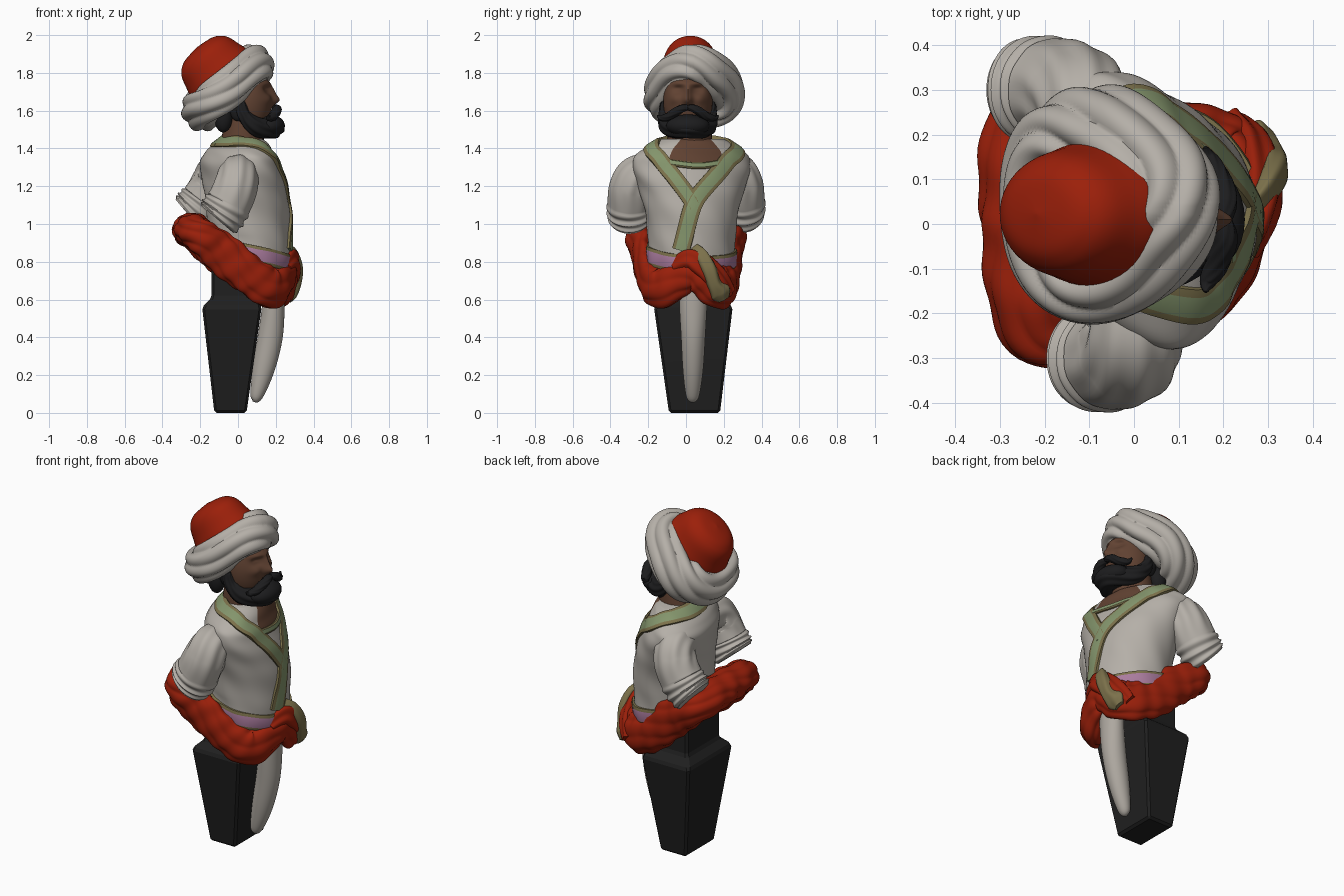
import bpy, bmesh
from math import sin, cos, pi, radians, exp
from mathutils import Vector

if "Cube" in bpy.data.objects:
    bpy.data.objects.remove(bpy.data.objects["Cube"])


def material(name, *rgb):
    m = bpy.data.materials.new(name)
    m.use_nodes = True
    m.diffuse_color = (*rgb, 1)
    bsdf = m.node_tree.nodes["Principled BSDF"]
    bsdf.inputs["Base Color"].default_value = (*rgb, 1)
    bsdf.inputs["Roughness"].default_value = .8
    return m


WHITE = material("white cloth", .46, .43, .39)
RED = material("red cloth", .33, .014, .003)
SKIN = material("brown skin", .12, .055, .032)
HAIR = material("black hair", .012, .012, .013)
STONE = material("dark plinth", .014, .014, .014)
GREEN = material("green trim", .23, .3, .15)
GOLD = material("old gold", .2, .165, .07)
PINK = material("pink belt", .4, .2, .34)
IVORY = material("ivory", .42, .39, .35)
X, Y, Z = Vector((1, 0, 0)), Vector((0, 1, 0)), Vector((0, 0, 1))


def finish(name, bm, mats, angle=50):
    bmesh.ops.recalc_face_normals(bm, faces=bm.faces[:])
    mesh = bpy.data.meshes.new(name)
    bm.to_mesh(mesh)
    bm.free()
    ob = bpy.data.objects.new(name, mesh)
    bpy.context.collection.objects.link(ob)
    for m in mats:
        mesh.materials.append(m)
    bpy.ops.object.select_all(action='DESELECT')
    ob.select_set(True)
    bpy.context.view_layer.objects.active = ob
    bpy.ops.object.shade_smooth_by_angle(angle=radians(angle))
    return ob


def spline(rows, u, loop=False):
    """Smooth interpolation through rows of numbers."""
    n = len(rows)
    segs = n if loop else n - 1
    i = min(int(u * segs), segs - 1)
    t = u * segs - i
    ks = [k % n if loop else max(0, min(n - 1, k)) for k in range(i - 1, i + 3)]
    return [q + .5 * t * (r - p + t * (2*p - 5*q + 4*r - s + t * (3*(q - r) + s - p)))
            for p, q, r, s in zip(*(rows[k] for k in ks))]


def grid(name, f, nu, nv, mats, loop=False, pick=None, angle=50):
    """Surface f(u, v), always closed in v, capped in u unless looped."""
    bm = bmesh.new()
    rings = [[bm.verts.new(f(i / nu, j / nv)) for j in range(nv)]
             for i in range(nu if loop else nu + 1)]
    for i in range(nu):
        a, b = rings[i], rings[(i + 1) % len(rings)]
        for j in range(nv):
            k = (j + 1) % nv
            face = bm.faces.new((a[j], a[k], b[k], b[j]))
            if pick:
                face.material_index = pick((i + .5) / nu, (j + .5) / nv)
    if not loop:
        bm.faces.new(rings[0])
        bm.faces.new(rings[-1])
    return finish(name, bm, mats, angle)


def tube(name, rows, mat, ref=Z, nu=32, nv=32, loop=False, ripple=None):
    """Tube along rows of (x, y, z, side radius, upright radius)."""
    def f(u, v):
        row = spline(rows, u, loop)
        lo, hi = max(u - .01, 0), min(u + .01, 1)
        tangent = Vector(spline(rows, hi, loop)[:3]) - Vector(spline(rows, lo, loop)[:3])
        side = tangent.cross(ref).normalized()
        up = side.cross(tangent).normalized()
        a = 2 * pi * v
        k = ripple(u, a) if ripple else 1
        return Vector(row[:3]) + k * (side * row[3] * cos(a) + up * row[4] * sin(a))
    return grid(name, f, nu, nv, [mat], loop)


def ball(name, centre, radii, mat, shape=None):
    def f(u, v):
        a, b = 2 * pi * v, pi * (.004 + .992 * u)
        p = Vector((cos(a) * sin(b) * radii[0], sin(a) * sin(b) * radii[1],
                    -cos(b) * radii[2])) + Vector(centre)
        return shape(p) if shape else p
    n = 96 if shape else 28
    return grid(name, f, n, n, [mat])


def bump(a, width):
    return exp(-(a / width) ** 2)


# Plinth
bm = bmesh.new()
rings = [[bm.verts.new(p) for p in ((a, c, z), (b, c, z), (b, d, z), (a, d, z))]
         for z, a, b, c, d in ((0, -.125, .045, -.09, .18), (.56, -.19, .125, -.17, .247),
                               (.61, -.14, .1, -.12, .19), (.88, -.14, .1, -.12, .19))]
for a, b in zip(rings, rings[1:]):
    for j in range(4):
        bm.faces.new((a[j], a[j - 3], b[j - 3], b[j]))
bm.faces.new(rings[0])
bm.faces.new(rings[-1])
bmesh.ops.bevel(bm, geom=bm.edges[:], offset=.012, segments=1, affect='EDGES')
finish("plinth", bm, [STONE], 20)

# Curved tusk in front of the plinth
tube("tusk", [(.185, .038, .72, .06, .075), (.187, .038, .57, .06, .073),
              (.17, .038, .4, .066, .064), (.135, .037, .23, .058, .054),
              (.098, .035, .09, .034, .035), (.085, .035, .058, .008, .01)], IVORY, Y)

# Torso: turned to its left, with the hem rising towards the back
TORSO = [(.7, .06, .03, .2, .22), (.8, .06, .03, .21, .23), (.95, .06, .03, .215, .235),
         (1.1, .05, .03, .215, .26), (1.22, .03, .03, .205, .3), (1.32, .005, .03, .188, .325),
         (1.38, .005, .03, .162, .29), (1.43, .02, .035, .125, .21), (1.45, .02, .035, .1, .17)]
YAW = radians(19)


def torso(deg, t):
    z, cx, cy, rx, ry = spline(TORSO, t / 8)
    a = radians(deg)
    k = 1 + .014 * sin(5 * a + 4 * t) * sin(3 * a - t)
    x, y = k * rx * cos(a), k * ry * sin(a)
    z += .08 * max(0, 1 - t / 2) * (1 - cos(a))
    return Vector((cx + x * cos(YAW) - y * sin(YAW), cy + x * sin(YAW) + y * cos(YAW), z))


def bare_chest(u, v):
    return int(8 * u > 4.9 and abs(360 * v - 175) < 27)


grid("torso", lambda u, v: torso(360 * v - 180, 8 * u), 64, 96, [WHITE, SKIN], pick=bare_chest)


def ribbon(name, path, half, mat, edge=.018):
    """Edged band lying on the torso; path rows are (degrees, torso row)."""
    section = [(-half, -.02), (-half, .008), (edge - half, .013),
               (half - edge, .013), (half, .008), (half, -.02)]

    def f(u, v):
        d, t = spline(path, u)
        p = torso(d, t)
        w, off = section[round(v * 6)]
        start = min(u, .98)
        along = torso(*spline(path, start + .02)) - torso(*spline(path, start))
        normal = (torso(d + 1, t) - p).cross(torso(d, t + .05) - p).normalized()
        return p + along.cross(normal).normalized() * w + normal * off
    grid(name, f, 72, 6, [mat, GOLD], pick=lambda u, v: int(int(v * 6) != 2), angle=30)


ribbon("right_neck_band", [(-180, 7.2), (-120, 7.1), (-82, 6.7), (-50, 5.7),
                           (-35, 4.6), (-23, 3.7), (-12, 2.9)], .043, GREEN)
ribbon("left_neck_band", [(180, 7.25), (120, 7.15), (76, 6.7), (36, 5.6),
                          (11, 4.25), (-14, 3), (-32, 1.4)], .047, GREEN)
ribbon("collar", [(-33, 5.05), (-5, 4.85), (20, 5.05)], .018, GREEN, .007)
ribbon("belt", [(-180, .88), (-60, .88), (60, .88), (180, .88)], .046, PINK, .016)


# Puffed sleeves with gathered cuffs, the left one set further back
def gathers(u, a):
    return 1 + .035 * sin(9 * a) * bump(u - .3, .25) + (.05 * sin(u * 50 + sin(a)) if u > .62 else 0)


sleeve = [(.0, .16, 1.27, .09, .09), (0, .25, 1.255, .11, .105), (-.015, .29, 1.19, .115, .115),
          (-.05, .3, 1.11, .115, .12), (-.085, .3, 1.055, .115, .125), (-.11, .3, 1.025, .105, .115)]
for name, s, dx, dz in (("right_sleeve", -1, 0, 0), ("left_sleeve", 1, -.1, .02)):
    tube(name, [(x + dx * (1 + .1 * i), s * y, z + dz, a, b)
                for i, (x, y, z, a, b) in enumerate(sleeve)], WHITE, X, 72, 64, ripple=gathers)

# Red drape around the hips, high at the back, closed underneath
tube("hip_drape", [(-.24, 0, .97, .1, .085), (-.215, -.225, .95, .085, .085), (-.1, -.23, .855, .06, .105),
                   (.06, -.2, .735, .06, .105), (.18, -.13, .665, .07, .11), (.25, .03, .74, .06, .09),
                   (.21, .17, .665, .07, .11), (.07, .22, .715, .06, .11), (-.1, .24, .855, .06, .105),
                   (-.24, .22, .95, .085, .085)], RED, Z, 160, 64, True,
     lambda u, a: .95 + .1 * abs(sin(3.5 * a + 5 * pi * u + sin(8 * pi * u)))
     + .035 * sin(2 * a - 36 * pi * u))
tube("drape_underside", [(-.08, .02, .79, .2, .22), (-.06, .02, .83, .2, .22)], RED, Y, 4)
tube("drape_knot", [(.25, -.06, .76, .03, .04), (.27, .02, .8, .05, .07), (.275, .09, .765, .055, .07),
                    (.255, .17, .69, .05, .065), (.22, .23, .63, .03, .04)], RED, Z, 48, 48,
     ripple=lambda u, a: 1 + .1 * sin(6 * a + 9 * u))
tube("sash_tail", [(.27, .04, .87, .03, .015), (.3, .08, .83, .04, .025), (.315, .12, .76, .042, .03),
                   (.305, .15, .68, .038, .03), (.28, .18, .635, .055, .035), (.27, .2, .6, .03, .02)],
     GOLD, X, ripple=lambda u, a: 1 + .06 * sin(5 * a + 6 * u))

# Neck and head
tube("neck", [(.015, .02, 1.33, .125, .125), (.025, .02, 1.45, .112, .118),
              (.04, .015, 1.6, .1, .11)], SKIN, Y)


def face(p):
    if p.x > .05:
        y, z = abs(p.y - .01), p.z
        p.x += (.036 * bump(y, .024) * bump(z - 1.655, .026)
                + .022 * bump(y, .018) * bump(z - 1.7, .04)
                + .012 * bump(y - .04, .05) * bump(z - 1.745, .016)
                - .024 * bump(y - .052, .027) * bump(z - 1.71, .02)
                + .01 * bump(y - .052, .02) * bump(z - 1.708, .01)
                + .01 * bump(y - .07, .03) * bump(z - 1.66, .025))
    return p


ball("head", (.045, .01, 1.65), (.133, .13, .19), SKIN, face)


# Beard, moustache and hair
def strands(u, a):
    return 1 + .07 * sin(7 * a + 20 * u)


jaw = [(.01, .125, 1.64, .02, .03), (.035, .125, 1.57, .03, .035), (.1, .1, 1.515, .045, .05)]
tube("beard", [(x, .01 - y, z, a, b) for x, y, z, a, b in jaw] + [(.185, .01, 1.51, .06, .055)]
     + [(x, .01 + y, z, a, b) for x, y, z, a, b in jaw[::-1]], HAIR, Z, 64, 48, ripple=strands)
ball("chin_beard", (.165, .01, 1.52), (.083, .115, .06), HAIR)
for side, s in (("right", -1), ("left", 1)):
    tube(side + "_moustache", [(.2, .01, 1.618, .018, .014), (.205, .01 + s * .045, 1.605, .026, .022),
                               (.185, .01 + s * .1, 1.57, .026, .022),
                               (.165, .01 + s * .14, 1.56, .018, .015),
                               (.16, .01 + s * .162, 1.575, .004, .004)], HAIR, Z, ripple=strands)
    ball(side + "_sideburn", (0, .01 + s * .112, 1.625), (.05, .028, .08), HAIR)
    ball(side + "_hair_lock", (-.078, .01 + s * .098, 1.565), (.048, .045, .08), HAIR)

# Turban and cap share an axis that leans back
AXIS = Vector((-.65, 0, .76))
CENTRE = Vector((-.055, .035, 1.72))
ring = []
for i in range(16):
    a = 2 * pi * i / 16
    p = CENTRE + Vector((.76, 0, .65)) * .19 * cos(a) + Y * .165 * sin(a) * (1 - .27 * cos(a))
    r = .1 * (1 + .08 * sin(a))
    ring.append((*p, r * .95, r * 1.08))
tube("turban", ring, WHITE, AXIS, 128, 96, True,
     lambda u, a: .89 + .18 * abs(sin(3.5 * a + 4 * pi * u + .8 * sin(6 * pi * u)))
     + .03 * sin(2 * a + 10 * pi * u))
CROWN = CENTRE + Vector((.012, -.012, .01))
tube("red_cap", [(*(CROWN + AXIS * h), r, r * .82) for h, r in
                 ((0, .19), (.07, .2), (.14, .182), (.2, .163), (.235, .135), (.258, .09), (.27, .002))],
     RED, Y, 40, 48)
